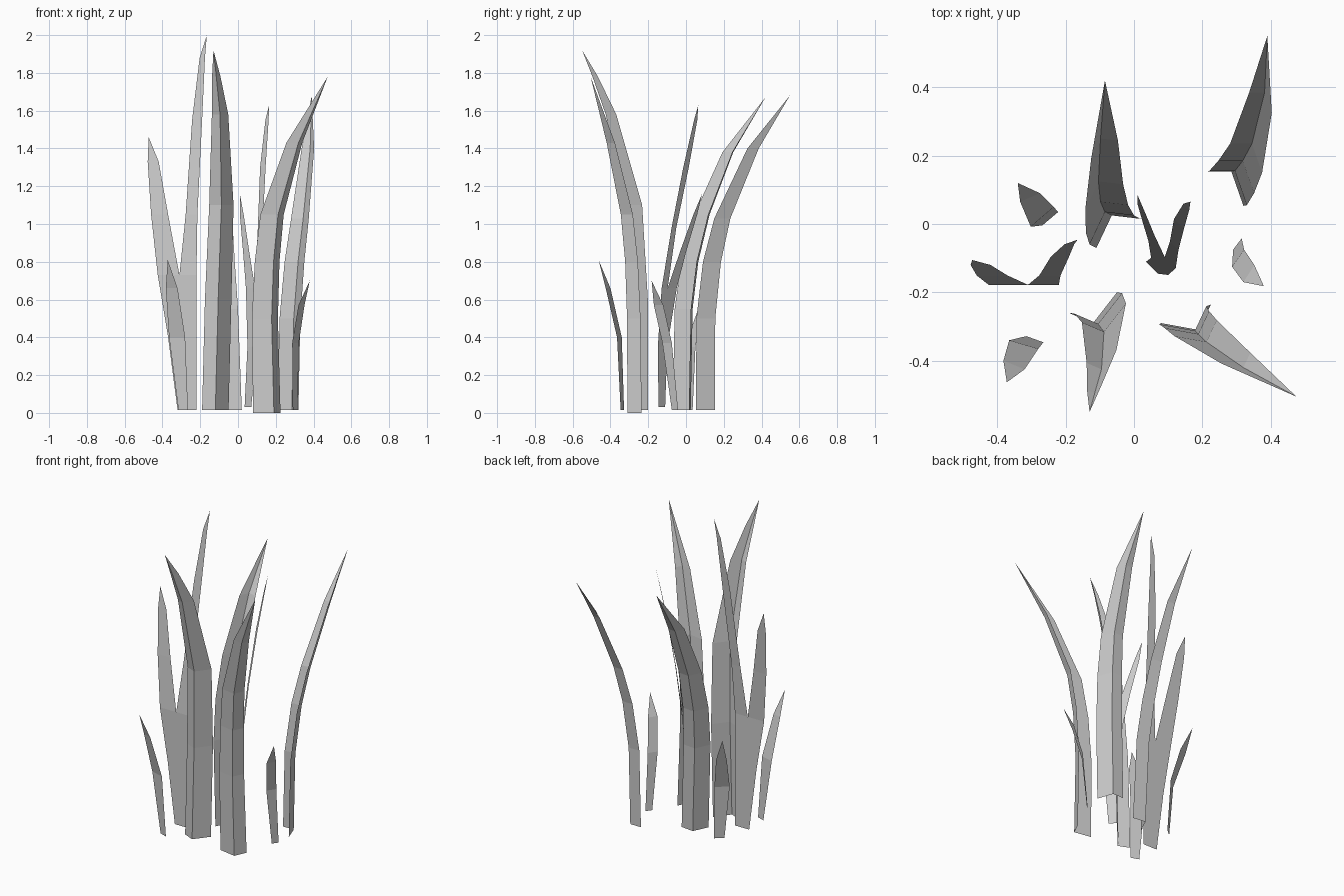
import bpy
from mathutils import Vector

if "Cube" in bpy.data.objects:
    bpy.data.objects.remove(bpy.data.objects["Cube"])


def mesh_from_rows(name, strips):
    """Each strip is a list of equal-length point rows (last row may be one tip point)."""
    verts, faces, index = [], [], {}

    def vid(p):
        key = tuple(round(c, 4) for c in p)
        if key not in index:
            index[key] = len(verts)
            verts.append(key)
        return index[key]

    for rows in strips:
        for a, b in zip(rows, rows[1:]):
            for i in range(len(a) - 1):
                if len(b) == 1:
                    faces.append([vid(a[i]), vid(a[i + 1]), vid(b[0])])
                else:
                    faces.append([vid(a[i]), vid(a[i + 1]), vid(b[i + 1]), vid(b[i])])
    me = bpy.data.meshes.new(name)
    me.from_pydata(verts, [], faces)
    ob = bpy.data.objects.new(name, me)
    bpy.context.collection.objects.link(ob)
    return ob


def folded_blade(name, left, right, spine):
    """V-section blade: fold line points with flap scale, tapering to a tip."""
    l, r = Vector((*left, 0)), Vector((*right, 0))
    rows = []
    for x, y, z, s in spine:
        p = Vector((x, y, z))
        rows.append([p + l * s, p, p + r * s] if s else [p])
    mesh_from_rows(name, [rows])


def forked_blade(name, stem, crotch, left, right, depth):
    """Sheet that splits into two tips; rows are (x left, x right, z) or (x, z) for tips."""
    def row(r):
        return [(x, depth(x, r[-1]), r[-1]) for x in r[:-1]]

    a, b, z = stem[-1]
    mids = [row((x0, (x0 + x1) / 2 if i < len(stem) - 1 else crotch, x1, zz))
            for i, (x0, x1, zz) in enumerate(stem)]
    top = mids[-1]
    mesh_from_rows(name, [mids,
                          [top[:2]] + [row(r) for r in left],
                          [top[1:]] + [row(r) for r in right]])


def small_blade(name, rows, tip):
    """Flat short blade; rows are (z, left xy, right xy)."""
    mesh_from_rows(name, [[[(*a, z), (*b, z)] for z, a, b in rows] + [[tip]]])


# Four tall folded blades
folded_blade("tall_blade_back_right", (-.075, 0), (.035, -.1), [
    (.285, .153, .015, 1), (.295, .155, .5, 1), (.318, .185, .8, .95),
    (.345, .235, 1.03, .85), (.382, .385, 1.4, .6), (.39, .55, 1.68, 0)])
folded_blade("tall_blade_back", (-.045, -.095), (.085, -.01), [
    (-.065, .025, .015, 1), (-.085, .035, .55, 1), (-.098, .065, .8, .95),
    (-.104, .125, 1.05, .85), (-.098, .25, 1.38, .6), (-.085, .42, 1.67, 0)])
folded_blade("tall_blade_front", (-.07, .03), (.07, .09), [
    (-.12, -.29, .015, 1), (-.105, -.292, .6, 1), (-.088, -.315, 1.1, .92),
    (-.095, -.425, 1.58, .62), (-.115, -.495, 1.78, .32), (-.13, -.55, 1.92, 0)])
folded_blade("tall_blade_front_right", (-.11, .02), (.035, .075), [
    (.19, -.31, 0, 1), (.178, -.312, .5, .95), (.188, -.322, .8, .9),
    (.212, -.345, 1.05, .85), (.32, -.42, 1.43, .58), (.475, -.505, 1.78, 0)])

# Two forked blades
forked_blade("forked_blade_left",
             [(-.32, -.22, .015), (-.37, -.22, .4), (-.425, -.22, .73)], -.31,
             [(-.46, -.37, 1.05), (-.478, -.42, 1.33), (-.473, 1.46)],
             [(-.277, -.215, 1.05), (-.243, -.19, 1.55), (-.203, -.175, 1.88), (-.165, 2.0)],
             lambda x, z: -.178 + .11 * max(0, z - .8))
forked_blade("forked_blade_middle",
             [(.035, .07, .03), (.05, .1, .35), (.042, .122, .66)], .09,
             [(.027, .06, .85), (.01, .03, 1.05), (.01, 1.16)],
             [(.105, .13, .98), (.117, .146, 1.3), (.145, .162, 1.55), (.165, 1.63)],
             lambda x, z: -.077 + .05 * z + .085 * z * z - x)

# Three short flat blades
small_blade("short_blade_back_left", [
    (.015, (-.222, .035), (-.268, -.004)), (.35, (-.235, .05), (-.302, -.008)),
    (.55, (-.275, .09), (-.333, .065))], (-.34, .12, .7))
small_blade("short_blade_front_left", [
    (.015, (-.315, -.328), (-.265, -.346)), (.4, (-.365, -.34), (-.28, -.365)),
    (.66, (-.382, -.40), (-.32, -.425))], (-.372, -.463, .81))
small_blade("short_blade_right", [
    (.015, (.29, -.075), (.315, -.042)), (.37, (.287, -.125), (.322, -.075)),
    (.57, (.32, -.17), (.352, -.12))], (.38, -.182, .7))
